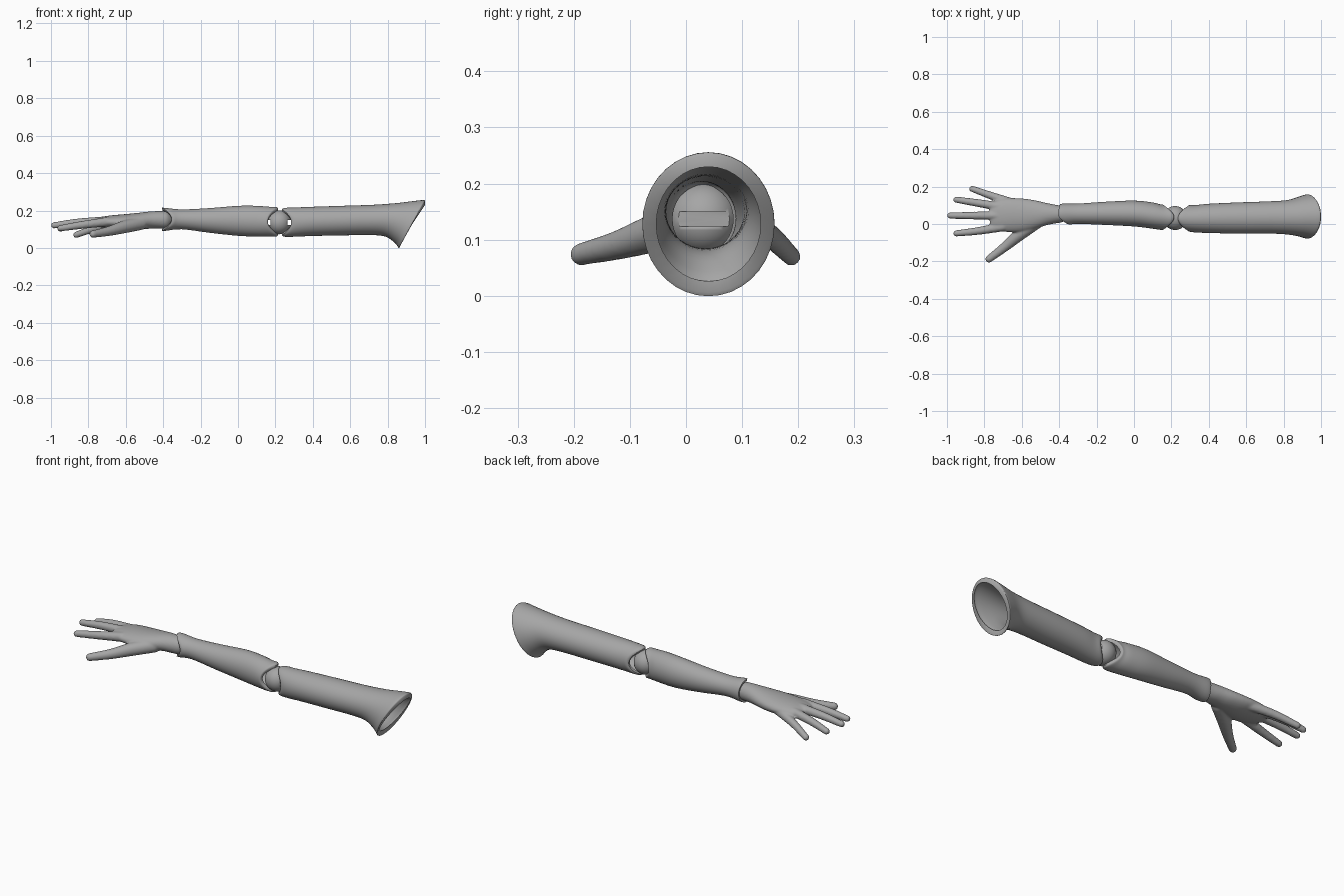
import bpy, bmesh, math
from mathutils import Matrix, Vector

cube = bpy.data.objects.get("Cube")
if cube:
    bpy.data.objects.remove(cube, do_unlink=True)

# One matte grey for the whole limb
grey = bpy.data.materials.new("matte_grey")
grey.use_nodes = True
COLOUR = (0.38, 0.38, 0.38, 1)
grey.diffuse_color = COLOUR
grey.node_tree.nodes["Principled BSDF"].inputs["Base Color"].default_value = COLOUR

SIDES = 36


def finish(bm, name, angle=40):
    bmesh.ops.recalc_face_normals(bm, faces=bm.faces)
    mesh = bpy.data.meshes.new(name)
    bm.to_mesh(mesh)
    bm.free()
    obj = bpy.data.objects.new(name, mesh)
    bpy.context.collection.objects.link(obj)
    mesh.materials.append(grey)
    bpy.ops.object.select_all(action='DESELECT')
    obj.select_set(True)
    bpy.context.view_layer.objects.active = obj
    bpy.ops.object.shade_smooth_by_angle(angle=math.radians(angle))
    return obj


def spline(points, steps):
    """Catmull-Rom through tuples of any length."""
    size = max(len(p) for p in points)
    pts = [Vector(tuple(p) + (0,) * (size - len(p))) for p in points]
    pts = [pts[0] * 2 - pts[1]] + pts + [pts[-1] * 2 - pts[-2]]
    out = []
    for a, b, c, d in zip(pts, pts[1:], pts[2:], pts[3:]):
        for i in range(steps):
            t = i / steps
            out.append(0.5 * (2 * b + (c - a) * t + (2 * a - 5 * b + 4 * c - d) * t * t
                              + (3 * b - a - 3 * c + d) * t ** 3))
    out.append(pts[-2])
    return out


def add_ring(bm, ring, inset=0.0):
    """Ring: x, y, z, half width, half height, lean, front scoop, back scoop."""
    x, y, z, ry, rz, lean, front, back = (list(ring) + [0] * 3)[:8]
    verts = []
    for i in range(SIDES):
        a = math.tau * i / SIDES
        c, s = math.cos(a), math.sin(a)
        scoop = (back if c > 0 else front) * c * c
        verts.append(bm.verts.new((x + lean * s + scoop, y + (ry - inset) * c, z + (rz - inset) * s)))
    return verts


def bridge(bm, a, b):
    for i in range(SIDES):
        j = (i + 1) % SIDES
        bm.faces.new((a[i], a[j], b[j], b[i]))


def shell(name, rings, wall_start, wall_end):
    """Hollow tube with open ends and a wall of varying thickness."""
    bm = bmesh.new()
    rings = spline(rings, 4)
    n = len(rings) - 1
    outer = [add_ring(bm, r) for r in rings]
    inner = [add_ring(bm, r, wall_start + (wall_end - wall_start) * i / n)
             for i, r in enumerate(rings)]
    loop = outer + inner[::-1]
    for a, b in zip(loop, loop[1:] + loop[:1]):
        bridge(bm, a, b)
    return finish(bm, name)


# Upper arm: scooped at the elbow, flared and slanted at the shoulder
shell("upper_arm", [
    (0.235, .03, .137, .064, .070, 0, .05, .05),
    (0.25, .03, .137, .071, .077, 0, .048, .048),
    (0.30, .028, .138, .073, .078, 0, .03, .03),
    (0.40, .03, .142, .078, .078),
    (0.55, .032, .146, .083, .079),
    (0.72, .035, .150, .086, .081, .01),
    (0.82, .036, .150, .092, .090, .03),
    (0.89, .040, .138, .108, .113, .05),
    (0.925, .040, .128, .118, .128, .066),
    (0.932, .040, .128, .113, .122, .068),
], .01, .02)

# Forearm: scooped at both joints
shell("forearm", [
    (-.405, .053, .153, .053, .062, 0, .05, .01),
    (-.385, .053, .153, .056, .061, 0, .045, .01),
    (-.30, .055, .153, .054, .053),
    (-.15, .057, .147, .062, .066),
    (0, .056, .145, .069, .080),
    (.10, .045, .143, .070, .082),
    (.17, .037, .140, .068, .080, 0, -.03, -.03),
    (.205, .036, .140, .067, .079, 0, -.05, -.05),
    (.215, .036, .140, .060, .072, 0, -.055, -.055),
], .01, .01)

# Elbow ball with a cord slot on each side
BALL = Vector((.22, .032, .137))
bm = bmesh.new()
bmesh.ops.create_uvsphere(bm, u_segments=32, v_segments=20, radius=.064,
                          matrix=Matrix.Translation(BALL))
ball = finish(bm, "elbow_ball")
for side in (-1, 1):
    bm = bmesh.new()
    bmesh.ops.create_cube(bm, size=1, matrix=Matrix.Translation(BALL + Vector((side * .07, 0, 0)))
                          @ Matrix.Diagonal((.05, .2, .027, 1)))
    cutter = finish(bm, "slot_cutter")
    cutter.hide_render = True
    cut = ball.modifiers.new("slot", 'BOOLEAN')
    cut.operation = 'DIFFERENCE'
    cut.solver = 'EXACT'
    cut.object = cutter
    bpy.context.view_layer.objects.active = ball
    bpy.ops.object.modifier_apply(modifier=cut.name)
    bpy.data.objects.remove(cutter, do_unlink=True)

# Hand: palm loft and digits fused into one skin
bm = bmesh.new()
palm = [add_ring(bm, r) for r in spline([
    (-.355, .053, .150, .020, .020),
    (-.38, .053, .150, .042, .044),
    (-.42, .053, .150, .050, .047),
    (-.47, .053, .149, .060, .046),
    (-.53, .050, .143, .077, .045),
    (-.60, .047, .138, .090, .043),
    (-.68, .047, .138, .090, .036),
    (-.74, .045, .138, .078, .026),
    (-.77, .045, .137, .060, .016),
], 3)]
for a, b in zip(palm, palm[1:]):
    bridge(bm, a, b)
bm.faces.new(palm[0])
bm.faces.new(palm[-1])

# Each digit: x, y, z, radius along its path
digits = {
    "thumb": [(-.52, .01, .132, .036), (-.61, -.055, .112, .034),
              (-.69, -.122, .090, .026), (-.775, -.187, .074, .020)],
    "index": [(-.70, -.015, .140, .025), (-.84, -.038, .122, .021), (-.95, -.05, .105, .017)],
    "middle": [(-.70, .045, .145, .025), (-.86, .045, .136, .021), (-.983, .045, .121, .017)],
    "ring": [(-.70, .09, .140, .025), (-.84, .113, .126, .021), (-.95, .130, .104, .017)],
    "little": [(-.63, .105, .132, .026), (-.76, .15, .106, .021), (-.865, .188, .070, .017)],
}
for path in digits.values():
    for x, y, z, r in spline(path, 18):
        bmesh.ops.create_uvsphere(bm, u_segments=16, v_segments=10, radius=r,
                                  matrix=Matrix.Translation((x, y, z)))
hand = finish(bm, "hand", 180)
skin = hand.modifiers.new("skin", 'REMESH')
skin.mode = 'VOXEL'
skin.voxel_size = .0055
skin.use_smooth_shade = True
soften = hand.modifiers.new("soften", 'SMOOTH')
soften.factor = .5
soften.iterations = 6
